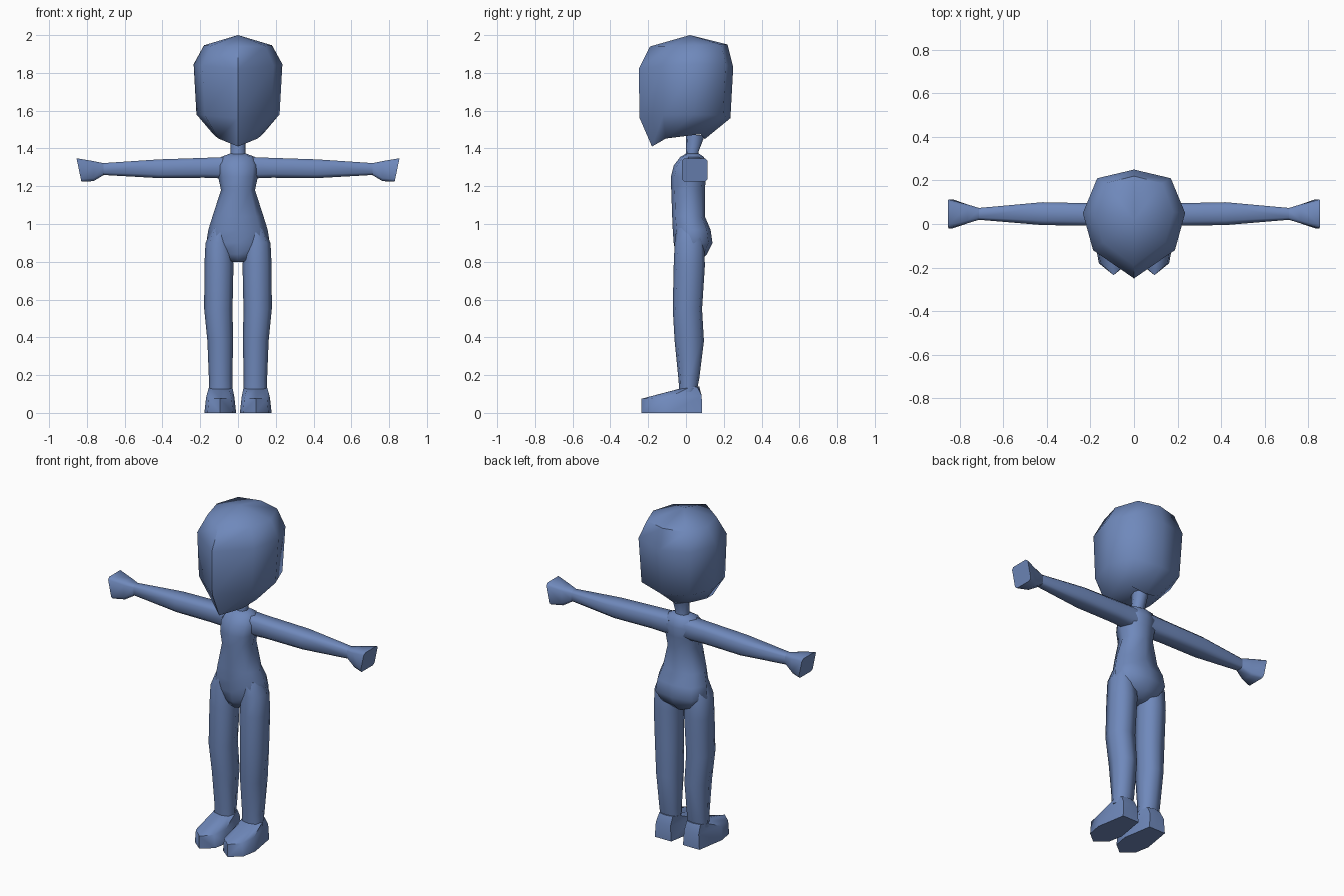
import bpy
import bmesh
import math
from mathutils import Vector

old = bpy.data.objects.get("Cube")
if old:
    bpy.data.objects.remove(old, do_unlink=True)

# One flat colour
blue = bpy.data.materials.new("dusty blue")
blue.use_nodes = True
COLOUR = (0.16, 0.25, 0.5, 1)
blue.diffuse_color = COLOUR
bsdf = blue.node_tree.nodes["Principled BSDF"]
bsdf.inputs["Base Color"].default_value = COLOUR
bsdf.inputs["Roughness"].default_value = 0.7

# Half outlines: sideways share of the half width, share of the way front to back
POINTED = [(0, 0), (0.8, 0.26), (1, 0.6), (0.72, 0.92), (0, 1)]
ROUND = [(0, 0), (0.72, 0.1), (1, 0.5), (0.72, 0.9), (0, 1)]
TOE = [(0, 0), (0.8, 0.17), (1, 0.45), (0.65, 1), (0, 1)]


def ring(half, width, front, back, z_front, z_back=None, lift=0, cx=0):
    """Closed symmetric cross-section, optionally tilted and raised at the sides."""
    z_back = z_front if z_back is None else z_back
    outline = half + [(-x, t) for x, t in half[-2:0:-1]]
    return [Vector((cx + x * width, front + t * (back - front),
                    z_front + t * (z_back - z_front) + lift * abs(x)))
            for x, t in outline]


def arm_ring(x, y0, y1, z0, z1, lean=0, square=0.55):
    """Eight-sided section across the arm; lean pushes its top outwards."""
    pts = []
    for i in range(8):
        a = math.pi * (i + 0.5) / 4
        u, v = math.cos(a) / math.cos(math.pi / 8), math.sin(a) / math.cos(math.pi / 8)
        u = math.copysign(abs(u) ** square, u)
        v = math.copysign(abs(v) ** square, v)
        pts.append(Vector((x + lean * v, (y0 + y1 + u * (y1 - y0)) / 2,
                           (z0 + z1 + v * (z1 - z0)) / 2)))
    return pts


def loft(name, rings, tip=None, mirror=False, angle=60):
    bm = bmesh.new()
    loops = [[bm.verts.new(p) for p in r] for r in rings]
    n = len(loops[0])
    for a, b in zip(loops, loops[1:]):
        for i in range(n):
            j = (i + 1) % n
            bm.faces.new((a[i], a[j], b[j], b[i]))
    bm.faces.new(loops[0])
    if tip:
        top = bm.verts.new(tip)
        for i in range(n):
            bm.faces.new((loops[-1][i], loops[-1][(i + 1) % n], top))
    else:
        bm.faces.new(loops[-1])
    bmesh.ops.recalc_face_normals(bm, faces=bm.faces)
    mesh = bpy.data.meshes.new(name)
    bm.to_mesh(mesh)
    bm.free()
    mesh.materials.append(blue)
    obj = bpy.data.objects.new(name, mesh)
    bpy.context.collection.objects.link(obj)
    bpy.ops.object.select_all(action="DESELECT")
    obj.select_set(True)
    bpy.context.view_layer.objects.active = obj
    bpy.ops.object.shade_smooth_by_angle(angle=math.radians(angle))
    if mirror:
        obj.modifiers.new("Mirror", "MIRROR").use_axis[0] = True
    return obj


# Large head with a pointed face, from chin to crown
loft("head", [
    ring(POINTED, 0.13, -0.18, 0.10, 1.41, 1.45, 0.04),
    ring(POINTED, 0.22, -0.245, 0.235, 1.56, 1.56, 0.02),
    ring(POINTED, 0.235, -0.25, 0.25, 1.82, 1.83, 0.02),
    ring(POINTED, 0.18, -0.19, 0.22, 1.94, 1.95)], tip=(0, 0.02, 2.0))

# Neck
loft("neck", [
    ring(ROUND, 0.045, -0.01, 0.08, 1.33),
    ring(ROUND, 0.04, 0.0, 0.065, 1.38),
    ring(ROUND, 0.04, 0.0, 0.1, 1.47)])

# Torso with narrow waist and full hips
loft("torso", [
    ring(ROUND, 0.035, -0.035, 0.07, 0.80),
    ring(ROUND, 0.13, -0.055, 0.11, 0.84),
    ring(ROUND, 0.168, -0.065, 0.14, 0.90),
    ring(ROUND, 0.157, -0.07, 0.13, 0.97),
    ring(ROUND, 0.135, -0.073, 0.1, 1.04),
    ring(ROUND, 0.09, -0.078, 0.1, 1.18),
    ring(ROUND, 0.105, -0.08, 0.105, 1.25),
    ring(ROUND, 0.11, -0.065, 0.11, 1.31),
    ring(ROUND, 0.09, -0.03, 0.095, 1.355),
    ring(ROUND, 0.045, 0.0, 0.07, 1.372)])

# Arms, shoulder to wrist
loft("arms", [
    arm_ring(0.05, -0.01, 0.095, 1.24, 1.355),
    arm_ring(0.18, -0.008, 0.095, 1.245, 1.35),
    arm_ring(0.42, -0.005, 0.1, 1.243, 1.342),
    arm_ring(0.72, 0.02, 0.073, 1.26, 1.322)], mirror=True)

# Flared mitten hands
loft("hands", [
    arm_ring(0.71, 0.02, 0.073, 1.26, 1.322),
    arm_ring(0.765, 0.003, 0.09, 1.227, 1.333, 0, 0.4),
    arm_ring(0.842, -0.02, 0.113, 1.224, 1.348, 0.013, 0.25)],
    mirror=True, angle=50)

# Legs, hip to ankle
loft("legs", [
    ring(ROUND, 0.063, -0.035, 0.055, 0.11, cx=0.092),
    ring(ROUND, 0.062, -0.04, 0.07, 0.18, cx=0.092),
    ring(ROUND, 0.068, -0.06, 0.095, 0.38, cx=0.094),
    ring(ROUND, 0.075, -0.07, 0.085, 0.55, cx=0.104),
    ring(ROUND, 0.077, -0.065, 0.1, 0.78, cx=0.101),
    ring(ROUND, 0.07, -0.06, 0.095, 0.90, cx=0.102),
    ring(ROUND, 0.045, -0.05, 0.08, 0.98, cx=0.09)], mirror=True)

# Wedge feet with flat soles
loft("feet", [
    ring(TOE, 0.084, -0.235, 0.085, 0, cx=0.094),
    ring(TOE, 0.075, -0.235, 0.083, 0.075, 0.09, cx=0.094),
    ring(ROUND, 0.063, -0.045, 0.07, 0.125, 0.14, cx=0.092)],
    mirror=True, angle=50)
